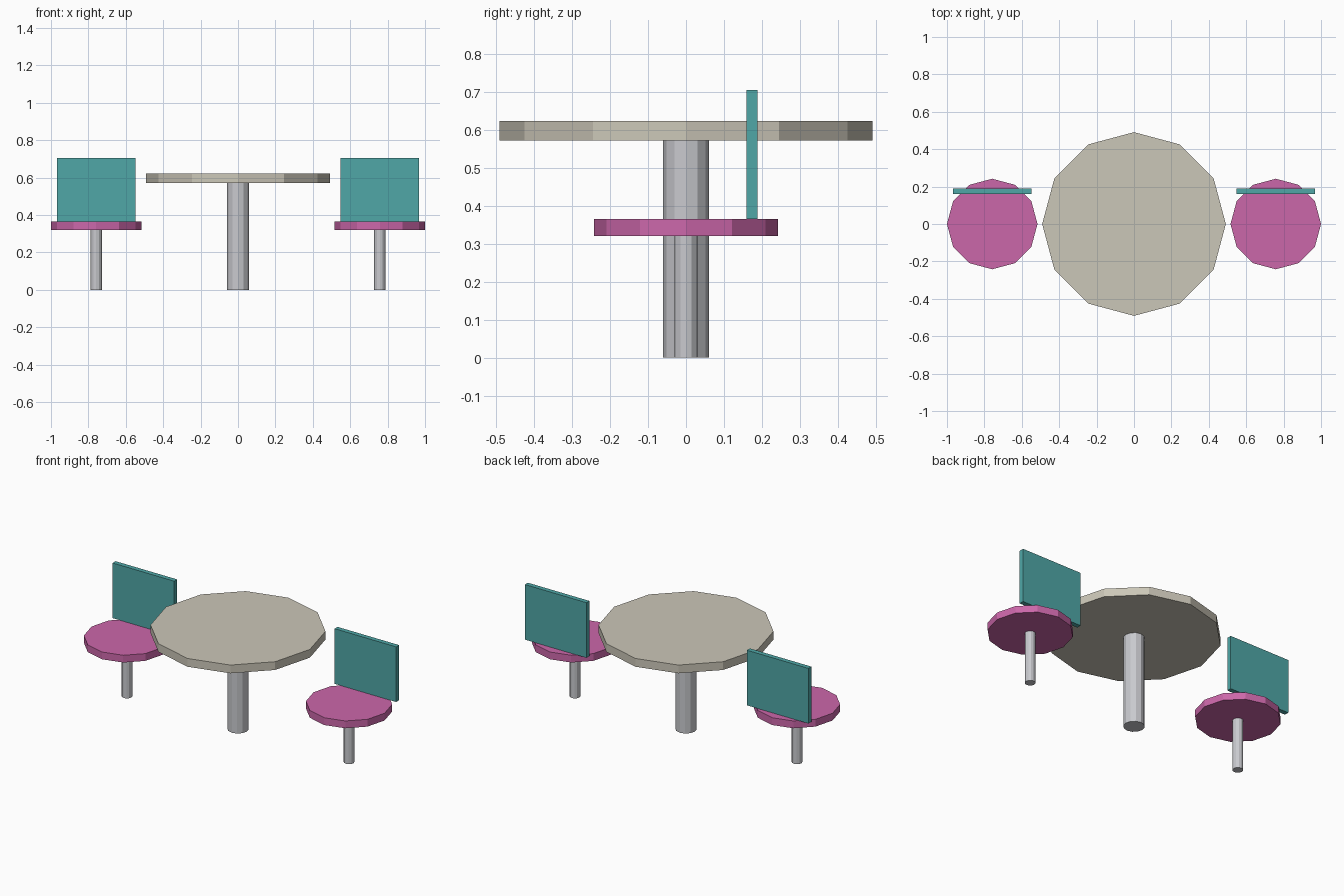
import bpy

SIDES = 12

# Remove the default cube
if "Cube" in bpy.data.objects:
    bpy.data.objects.remove(bpy.data.objects["Cube"], do_unlink=True)


def make_material(name, rgb):
    mat = bpy.data.materials.new(name)
    mat.use_nodes = True
    colour = (*rgb, 1.0)
    mat.diffuse_color = colour
    mat.node_tree.nodes["Principled BSDF"].inputs["Base Color"].default_value = colour
    return mat


def finish(name, mat):
    obj = bpy.context.object
    obj.name = obj.data.name = name
    obj.data.materials.append(mat)
    return obj


def disc(name, mat, x, radius, bottom, top):
    bpy.ops.mesh.primitive_cylinder_add(
        vertices=SIDES, radius=radius, depth=top - bottom,
        location=(x, 0, (bottom + top) / 2))
    return finish(name, mat)


def panel(name, mat, centre, size):
    bpy.ops.mesh.primitive_cube_add(size=1, location=centre)
    obj = finish(name, mat)
    for v in obj.data.vertices:
        v.co = [c * s for c, s in zip(v.co, size)]
    return obj


beige = make_material("beige", (0.60, 0.57, 0.48))
steel = make_material("steel grey", (0.58, 0.585, 0.615))
pink = make_material("pink", (0.60, 0.135, 0.40))
teal = make_material("teal", (0.08, 0.39, 0.39))

# Round table on a central post
disc("table_post", steel, 0, 0.06, 0, 0.572)
disc("table_top", beige, 0, 0.491, 0.572, 0.623)

# A chair on each side, both facing the front
for side, sign in (("left", 1), ("right", -1)):
    x = sign * 0.758
    disc(f"{side}_seat_post", steel, x, 0.03, 0, 0.32)
    disc(f"{side}_seat", pink, x, 0.242, 0.32, 0.365)
    panel(f"{side}_backrest", teal, (x, 0.174, 0.535), (0.42, 0.029, 0.34))
